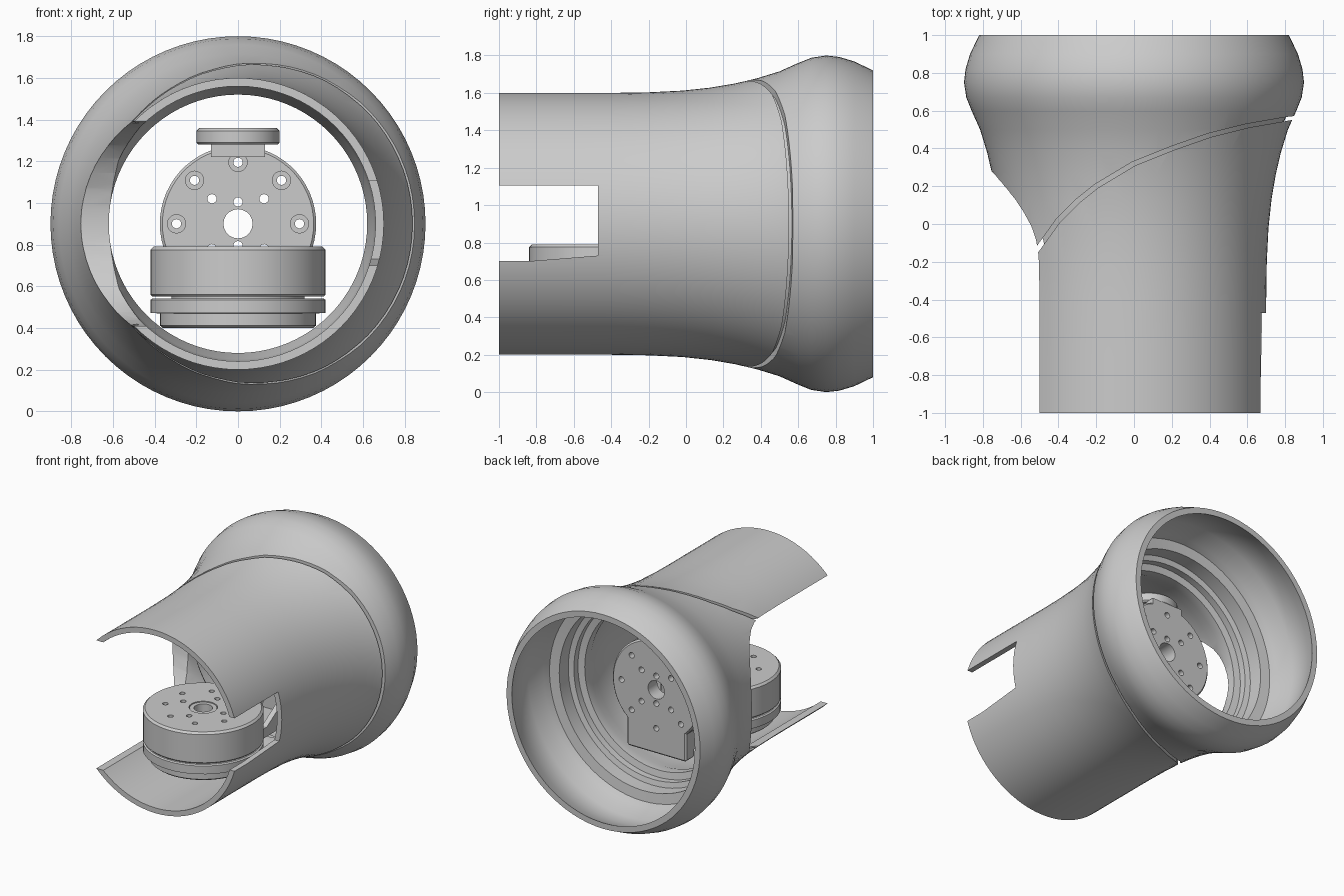
import bpy, bmesh, math
from math import sin, cos, pi, radians

if "Cube" in bpy.data.objects:
    bpy.data.objects.remove(bpy.data.objects["Cube"])

CZ = 0.9  # height of the tube axis


def finish(bm, name, hidden=False):
    bmesh.ops.remove_doubles(bm, verts=bm.verts, dist=1e-5)
    bmesh.ops.recalc_face_normals(bm, faces=bm.faces)
    me = bpy.data.meshes.new(name)
    bm.to_mesh(me)
    bm.free()
    ob = bpy.data.objects.new(name, me)
    bpy.context.collection.objects.link(ob)
    ob.hide_render = hidden
    return ob


def place(a, b, h, axis):
    return {'x': (h, a, b), 'y': (a, h, b), 'z': (a, b, h)}[axis]


def add_prism(bm, pts, lo, hi, axis):
    bot = [bm.verts.new(place(a, b, lo, axis)) for a, b in pts]
    top = [bm.verts.new(place(a, b, hi, axis)) for a, b in pts]
    n = len(pts)
    bm.faces.new(bot)
    bm.faces.new(top[::-1])
    for i in range(n):
        j = (i + 1) % n
        bm.faces.new((bot[i], bot[j], top[j], top[i]))


def prism(name, pts, lo, hi, axis, hidden=False):
    bm = bmesh.new()
    add_prism(bm, pts, lo, hi, axis)
    return finish(bm, name, hidden)


def rect(a0, a1, b0, b1):
    return [(a0, b0), (a1, b0), (a1, b1), (a0, b1)]


def circle(a, b, r, n=20):
    return [(a + r * cos(2 * pi * i / n), b + r * sin(2 * pi * i / n)) for i in range(n)]


def lathe(name, prof, axis, ca, cb, n=64, closed=True, hidden=False):
    """Revolve (radius, height) points about an axis through (ca, cb)."""
    bm = bmesh.new()
    rings = [[bm.verts.new(place(ca + r * cos(2 * pi * i / n), cb + r * sin(2 * pi * i / n), h, axis))
              for i in range(n)] for r, h in prof]
    for k in range(len(prof) if closed else len(prof) - 1):
        a, b = rings[k], rings[(k + 1) % len(prof)]
        for i in range(n):
            j = (i + 1) % n
            bm.faces.new((a[i], a[j], b[j], b[i]))
    if not closed:
        bm.faces.new(rings[0])
        bm.faces.new(rings[-1])
    return finish(bm, name, hidden)


def holes(name, specs, axis):
    """One cutter made of many cylinders: (a, b, radius, lo, hi)."""
    bm = bmesh.new()
    for a, b, r, lo, hi in specs:
        add_prism(bm, circle(a, b, r), lo, hi, axis)
    return finish(bm, name, True)


def cut(ob, *cutters):
    for c in cutters:
        m = ob.modifiers.new('cut', 'BOOLEAN')
        m.operation, m.solver, m.object = 'DIFFERENCE', 'EXACT', c
    dg = bpy.context.evaluated_depsgraph_get()
    dg.update()
    me = bpy.data.meshes.new_from_object(ob.evaluated_get(dg))
    ob.modifiers.clear()
    ob.data = me
    for c in cutters:
        bpy.data.objects.remove(c)


# Shell: flared tube with a stepped inside
outer = [(.70, -1), (.70, -.7), (.70, -.4), (.703, -.2), (.712, -.02), (.728, .13), (.75, .26),
         (.778, .38), (.815, .5), (.86, .6), (.888, .67), (.90, .75), (.892, .82), (.868, .9), (.82, 1)]
inner = [(.775, 1), (.82, .9), (.845, .8), (.845, .7), (.80, .58), (.785, .53), (.71, .52), (.71, .41),
         (.67, .40), (.67, .35), (.62, .34), (.62, .27), (.65, .18), (.66, 0), (.66, -.5), (.66, -1)]
shell = lathe('flared_shell', outer + inner, 'y', 0, CZ, n=80)

# Curved seam groove, kept shallow by removing the core
seam = [(-.66, -.40), (-.53, -.16), (-.4, .02), (-.3, .12), (-.2, .2), (0, .32), (.2, .4),
        (.4, .47), (.6, .52), (.83, .56), (.95, .57)]
w = .009
ribbon = [(x + w, y - w) for x, y in seam] + [(x - w, y + w) for x, y in reversed(seam)]
groove = prism('seam_cutter', ribbon, -.2, 2, 'z', True)
core = lathe('core', [(r - .028, y * 1.05) for r, y in outer], 'y', 0, CZ, n=80, closed=False, hidden=True)
cut(groove, core)

# Big rounded opening on the left, small window on the right
arc = [(-.16 + .44 * cos(radians(t)), CZ + .49 * sin(radians(t))) for t in range(-90, 91, 10)]
opening = prism('opening_cutter', [(-1.2, CZ - .49)] + arc + [(-1.2, CZ + .49)], -1.3, -.05, 'x', True)
window = prism('window_cutter', [(-1.2, .70), (-.84, .70), (-.47, .73), (-.47, 1.105), (-1.2, 1.105)],
               .05, 1.3, 'x', True)
cut(shell, groove, opening, window)

# Motor drum standing upright in the tube
MY = -.42
drum = lathe('motor_drum', [(.41, .55), (.42, .56), (.42, .775), (.405, .79)], 'z', 0, MY, n=48, closed=False)
specs = [(0, MY, .10, .60, .9)]
for i in range(8):
    t = 2 * pi * i / 8 + pi / 8
    specs.append((.27 * cos(t), MY + .27 * sin(t), .02, .72, .9))
for i in range(4):
    t = pi / 2 * i
    specs.append((.17 * cos(t), MY + .17 * sin(t), .02, .72, .9))
cut(drum, holes('drum_hole_cutter', specs, 'z'))
collar = lathe('drum_bearing', [(.095, .6), (.095, .785), (.065, .785), (.065, .6)], 'z', 0, MY, n=32)
base = lathe('motor_base', [(.36, .40), (.375, .412), (.375, .47), (.42, .472), (.42, .535), (.41, .542),
                            (.32, .542), (.32, .552)], 'z', 0, MY, n=48, closed=False)

# Mounting plate: disc with a square foot
disc = [(.375 * cos(radians(t)), CZ + .375 * sin(radians(t))) for t in range(-48, 229, 6)]
plate = prism('mounting_plate', disc + [(-.25, .41), (.25, .41)], .25, .36, 'y')
m = plate.modifiers.new('edge', 'BEVEL')
m.width, m.segments, m.limit_method, m.angle_limit = .012, 1, 'ANGLE', radians(50)
cut(plate)
specs = [(0, CZ, .07, .1, .5)]
bores = []
for i in range(8):
    t = pi / 4 * i
    x, z = .295 * cos(t), CZ + .295 * sin(t)
    specs.append((x, z, .022, .1, .5))
    bores.append((x, z, .044, .1, .29))
specs += [(x, z, .022, .1, .5) for x, z in
          ((-.125, 1.02), (.125, 1.02), (0, 1.005), (0, .795), (-.125, .78), (.125, .78))]
cut(plate, holes('plate_hole_cutter', specs, 'y'), holes('counterbore_cutter', bores, 'y'))

# Arm linking plate and motor
arm = prism('bracket_arm', rect(-.25, .25, -.42, .27), .475, .548, 'z')
for side, s in (('left', -1), ('right', 1)):
    x = sorted((s * .25, s * .21))
    prism('bracket_rib_' + side, [(-.02, .54), (.27, .54), (.27, .72)], x[0], x[1], 'x')

# Neck and cap on top of the plate
neck = prism('cap_neck', rect(-.13, .13, .12, .36), 1.22, 1.285, 'z')
cap = lathe('top_cap', [(.19, 1.28), (.20, 1.29), (.20, 1.345), (.185, 1.36)], 'z', 0, .16, n=40, closed=False)

# Smooth rounded surfaces, keep edges crisp
bpy.ops.object.select_all(action='DESELECT')
for ob in list(bpy.context.scene.objects):
    if ob.hide_render:
        bpy.data.objects.remove(ob)
    else:
        ob.select_set(True)
        bpy.context.view_layer.objects.active = ob
bpy.ops.object.shade_smooth_by_angle(angle=radians(28))
